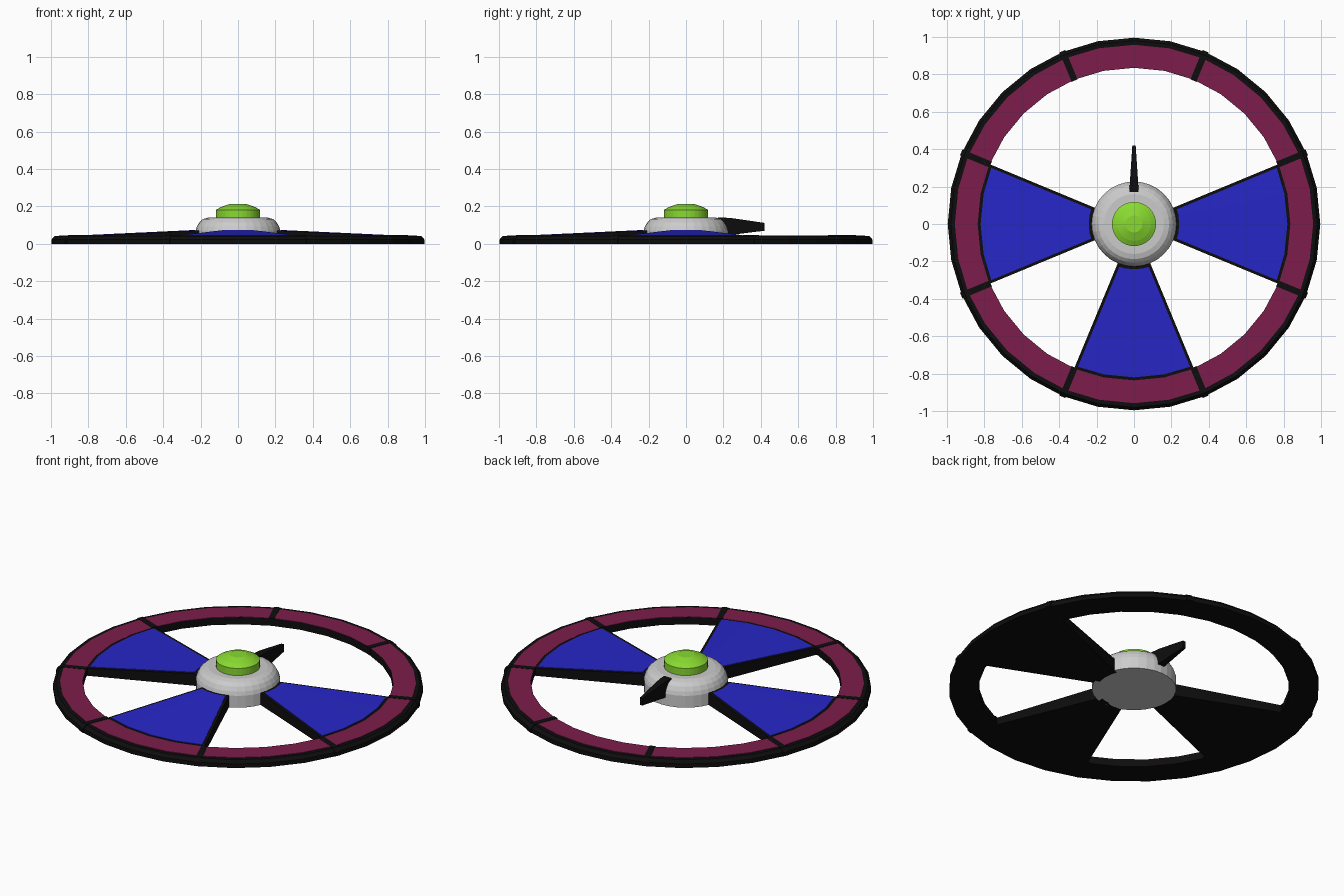
import bpy, bmesh, math
from math import radians, cos, sin

if "Cube" in bpy.data.objects:
    bpy.data.objects.remove(bpy.data.objects["Cube"])

def mat(name, rgb):
    m = bpy.data.materials.new(name)
    m.diffuse_color = (*rgb, 1)
    m.use_nodes = True
    m.node_tree.nodes["Principled BSDF"].inputs["Base Color"].default_value = m.diffuse_color
    return m

BLACK = mat("black", (0.004, 0.004, 0.004))
PURPLE = mat("plum", (0.2, 0.012, 0.07))
BLUE = mat("blue", (0.02, 0.02, 0.58))
GREEN = mat("green", (0.25, 0.7, 0.03))

def sweep(name, profile, a0, a1, steps, material=None, closed=True, inset=0.0):
    """Revolve an (r, z) profile from angle a0 to a1; inset trims the ends by a constant width."""
    full = abs(a1 - a0) >= 360
    bm = bmesh.new()
    rows = []
    for i in range(steps if full else steps + 1):
        row = []
        for r, z in profile:
            trim = math.degrees(math.asin(inset / r)) if inset else 0
            lo, hi = a0 + trim, a1 - trim
            a = radians(min(max(a0 + (a1 - a0) * i / steps, lo), hi))
            row.append(bm.verts.new((r * cos(a), r * sin(a), z)))
        rows.append(row)
    n = len(profile)
    for i in range(steps):
        p, q = rows[i], rows[(i + 1) % len(rows)]
        for j in range(n if closed else n - 1):
            k = (j + 1) % n
            bm.faces.new((p[j], q[j], q[k], p[k]))
    if not full:
        bm.faces.new(rows[0])
        bm.faces.new(rows[-1])
    elif not closed:
        bm.faces.new([row[0] for row in rows])
        bm.faces.new([row[-1] for row in rows])
    return finish(name, bm, material)

def finish(name, bm, material):
    bmesh.ops.recalc_face_normals(bm, faces=bm.faces)
    me = bpy.data.meshes.new(name)
    bm.to_mesh(me)
    bm.free()
    ob = bpy.data.objects.new(name, me)
    bpy.context.collection.objects.link(ob)
    if material:
        me.materials.append(material)
    return ob

def taper(name, sections, material, angle=0):
    """Loft between two x-z rectangles (y, half width, z low, z high), then turn about z."""
    bm = bmesh.new()
    ends = []
    c, s = cos(radians(angle)), sin(radians(angle))
    for y, w, z0, z1 in sections:
        ends.append([bm.verts.new((x * c - y * s, x * s + y * c, z))
                     for x, z in ((-w, z0), (w, z0), (w, z1), (-w, z1))])
    bm.faces.new(ends[0])
    bm.faces.new(ends[-1])
    for p, q in zip(ends, ends[1:]):
        for j in range(4):
            k = (j + 1) % 4
            bm.faces.new((p[j], p[k], q[k], q[j]))
    return finish(name, bm, material)

# Outer rim with chamfered outer edge
sweep("rim", [(0.835, 0), (0.996, 0), (0.996, 0.024), (0.98, 0.042), (0.835, 0.042)],
      0, 360, 32, BLACK)

# Coloured rim panels and the dividers between them
for i in range(8):
    mid = 45 * i
    sweep(f"rim_panel_{i}", [(0.836, 0.036), (0.958, 0.036), (0.958, 0.0445), (0.836, 0.0445)],
          mid - 22.5, mid + 22.5, 4, PURPLE, inset=0.01)
    taper(f"rim_divider_{i}", [(0.83, 0.017, 0.002, 0.046), (0.978, 0.017, 0.002, 0.046),
                               (1.0, 0.017, 0.002, 0.024)], BLACK, mid + 22.5 - 90)

# Three sloping spokes with inset blue panels
for side, mid in (("right", 0), ("left", 180), ("front", 270)):
    sweep(f"spoke_{side}", [(0.2, 0), (0.84, 0), (0.84, 0.043), (0.24, 0.071), (0.2, 0.071)],
          mid - 22.5, mid + 22.5, 4, BLACK)
    sweep(f"spoke_panel_{side}", [(0.242, 0.06), (0.82, 0.035), (0.82, 0.0465), (0.242, 0.0735)],
          mid - 22.5, mid + 22.5, 4, BLUE, inset=0.015)

# Central hub and button
sweep("hub", [(0.227, 0), (0.227, 0.07), (0.22, 0.092), (0.207, 0.115), (0.188, 0.132),
              (0.16, 0.14)], 0, 360, 32, closed=False)
sweep("hub_button", [(0.118, 0.13), (0.118, 0.182), (0.09, 0.197), (0.045, 0.213)],
      0, 360, 32, GREEN, closed=False)

# Tapered pointer at the back
taper("pointer", [(0.17, 0.025, 0.045, 0.142), (0.24, 0.021, 0.048, 0.138),
                  (0.42, 0.009, 0.07, 0.112)], BLACK)
